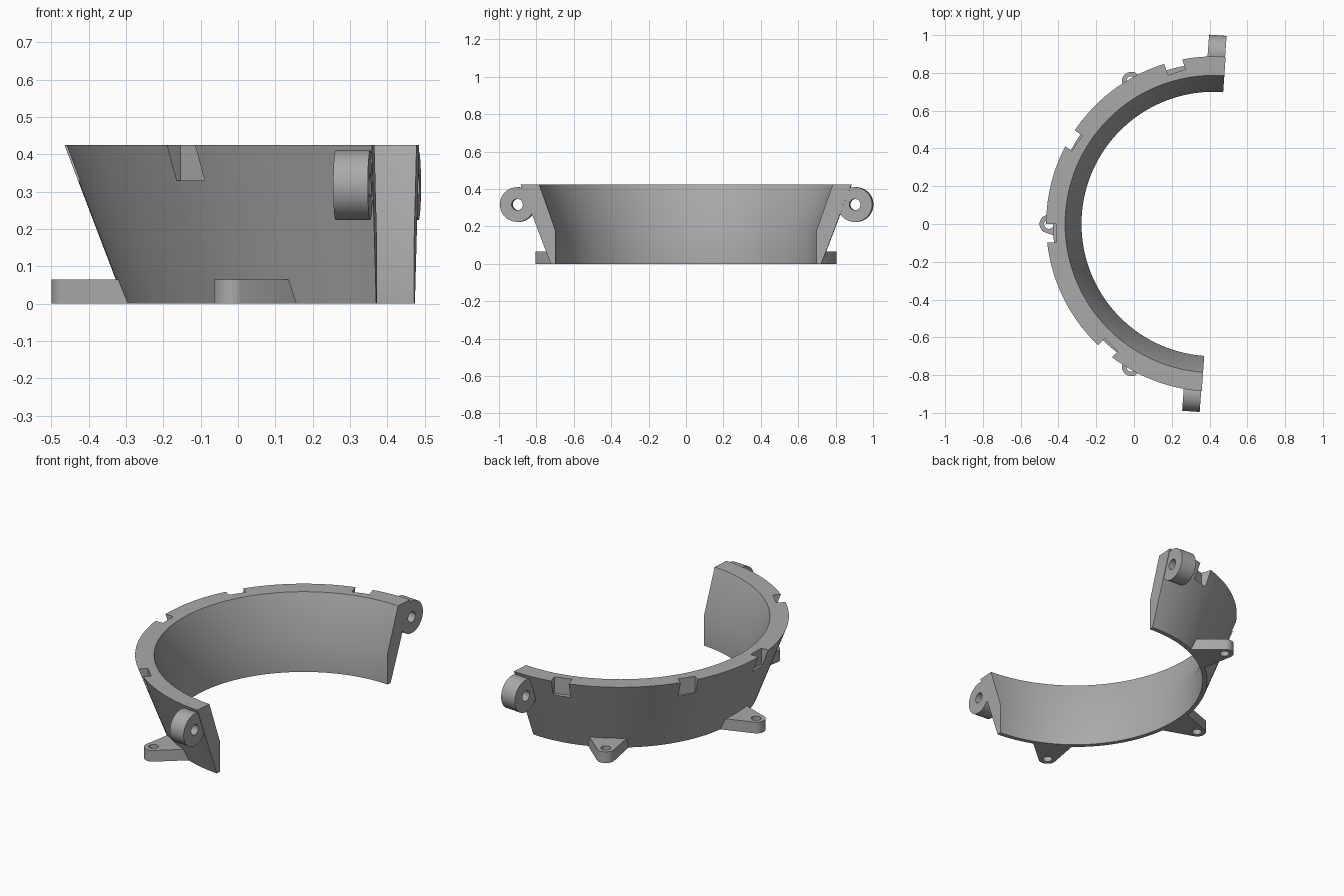
import bpy, bmesh
from math import radians, cos, sin, pi
from mathutils import Matrix, Vector

cube = bpy.data.objects.get("Cube")
if cube:
    bpy.data.objects.remove(cube, do_unlink=True)

CENTRE = Vector((0.422, 0, 0))
TILT = -4.1          # the half ring is turned slightly about z
HEIGHT = 0.425

grey = bpy.data.materials.new("plain grey")
grey.use_nodes = True
grey.diffuse_color = (0.4, 0.4, 0.4, 1)
grey.node_tree.nodes["Principled BSDF"].inputs["Base Color"].default_value = (0.4, 0.4, 0.4, 1)


def radial(angle):
    """Frame on the ring axis: local x points outward at the angle, y along the ring."""
    return Matrix.Translation(CENTRE) @ Matrix.Rotation(radians(angle), 4, 'Z')


def make_object(name, bm, matrix=Matrix()):
    bmesh.ops.transform(bm, matrix=matrix, verts=bm.verts)
    bmesh.ops.recalc_face_normals(bm, faces=bm.faces)
    mesh = bpy.data.meshes.new(name)
    bm.to_mesh(mesh)
    bm.free()
    mesh.materials.append(grey)
    obj = bpy.data.objects.new(name, mesh)
    bpy.context.collection.objects.link(obj)
    return obj


def prism(name, outline, z0, z1, matrix):
    bm = bmesh.new()
    face = bm.faces.new([bm.verts.new((x, y, z0)) for x, y in outline])
    side = bmesh.ops.extrude_face_region(bm, geom=[face])
    new = [v for v in side["geom"] if isinstance(v, bmesh.types.BMVert)]
    bmesh.ops.translate(bm, vec=(0, 0, z1 - z0), verts=new)
    return make_object(name, bm, matrix)


def arc(x, y, r, start, end, steps):
    angles = [radians(start + (end - start) * i / steps) for i in range(steps + 1)]
    return [(x + r * cos(a), y + r * sin(a)) for a in angles]


def circle(x, y, r, steps=48):
    return arc(x, y, r, 0, 360, steps)[:-1]


def cut(obj, cutter):
    cutter.hide_render = True
    mod = obj.modifiers.new("cut", 'BOOLEAN')
    mod.operation = 'DIFFERENCE'
    mod.solver = 'EXACT'
    mod.object = cutter
    activate(obj)
    bpy.ops.object.modifier_apply(modifier=mod.name)
    bpy.data.objects.remove(cutter, do_unlink=True)


def activate(obj):
    bpy.ops.object.select_all(action='DESELECT')
    obj.select_set(True)
    bpy.context.view_layer.objects.active = obj


def smooth(obj):
    activate(obj)
    bpy.ops.object.shade_smooth_by_angle(angle=radians(25))


# Flared half ring: wall section swept through 180 degrees
section = [(0.70, 0), (0.725, 0), (0.887, HEIGHT), (0.787, HEIGHT), (0.70, 0.18)]
bm = bmesh.new()
wall = bm.faces.new([bm.verts.new((r, 0, z)) for r, z in section])
end_cap = wall.copy()
bmesh.ops.spin(bm, geom=[wall] + list(wall.edges) + list(wall.verts), cent=(0, 0, 0),
               axis=(0, 0, 1), angle=pi, steps=96, use_duplicate=False)
bmesh.ops.remove_doubles(bm, verts=bm.verts, dist=1e-5)
ring = make_object("half_ring", bm, radial(90 + TILT))

# Rim slots: facing angle, inner radius, offset along the ring
for angle, depth, offset in [(108, 0.825, -0.062), (145, 0.838, 0.065),
                             (180, 0.836, 0.05), (225, 0.836, 0.07)]:
    a, b = offset - 0.049, offset + 0.049
    box = [(depth, a), (1.0, a), (1.0, b), (depth, b)]
    cut(ring, prism("slot_cutter", box, 0.33, 0.5, radial(angle)))
smooth(ring)

# Screw lugs at the foot
for name, angle in [("back_lug", 120), ("right_lug", 180), ("front_lug", 240)]:
    outline = [(0.715, -0.108)] + arc(0.87, 0, 0.052, -52, 52, 24) + [(0.715, 0.108)]
    lug = prism(name, outline, 0, 0.065, radial(angle))
    cut(lug, prism("hole_cutter", circle(0.872, 0, 0.026), -0.1, 0.2, radial(angle)))
    smooth(lug)

# Hinge ears flush with, or set in from, the ring ends
for name, angle, z0 in [("back_ear", 90 + TILT, 0.0), ("front_ear", 270 + TILT, -0.1)]:
    # local x stays outward, local z runs along the ring
    frame = radial(angle) @ Matrix.Translation((0.905, 0, 0.317)) @ Matrix.Rotation(pi / 2, 4, 'X')
    z0 = -0.096 if angle < 180 else 0.003
    ear = prism(name, circle(0, 0, 0.093, 64), z0, z0 + 0.093, frame)
    cut(ear, prism("pin_cutter", circle(0, 0, 0.03), -0.3, 0.3, frame))
    smooth(ear)
